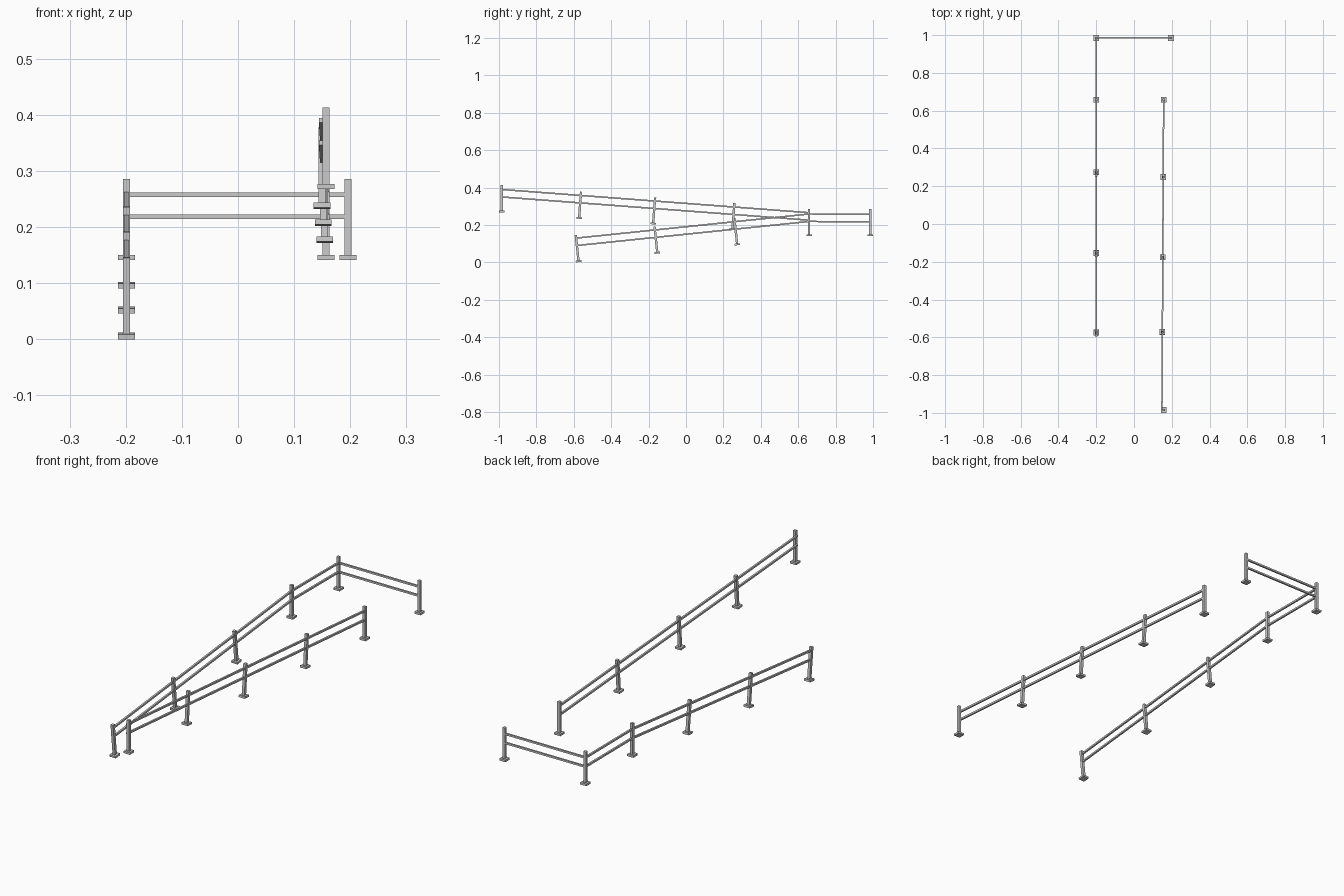
import bpy, bmesh
from mathutils import Matrix, Vector

if "Cube" in bpy.data.objects:
    bpy.data.objects.remove(bpy.data.objects["Cube"])

POST_W, POST_H = 0.0125, 0.145      # square post section, total height
BASE_W, BASE_H = 0.03, 0.009        # square foot plate
RAIL_T, RAIL_GAP = 0.008, 0.04      # rail section, spacing of the two rails


def make_object(name, bm):
    me = bpy.data.meshes.new(name)
    bm.to_mesh(me)
    bm.free()
    ob = bpy.data.objects.new(name, me)
    bpy.context.collection.objects.link(ob)
    return ob


def add_box(bm, size, centre):
    bmesh.ops.create_cube(bm, size=1, matrix=Matrix.Translation(centre) @ Matrix.Diagonal((*size, 1)))


# Post with foot plate, origin under the foot, tilted about x
def post(name, loc, tilt=0.0):
    bm = bmesh.new()
    add_box(bm, (BASE_W, BASE_W, BASE_H), (0, 0, BASE_H / 2))
    add_box(bm, (POST_W, POST_W, POST_H - BASE_H), (0, 0, (POST_H + BASE_H) / 2))
    ob = make_object(name, bm)
    ob.location = loc
    ob.rotation_euler = (tilt, 0, 0)


# Square bar between two points
def rail(name, a, b):
    a, b = Vector(a), Vector(b)
    d = b - a
    bm = bmesh.new()
    add_box(bm, (RAIL_T, d.length, RAIL_T), (0, 0, 0))
    y = d.normalized()
    x = y.cross(Vector((0, 0, 1))).normalized()
    z = x.cross(y)
    rot = Matrix((x, y, z)).transposed().to_4x4()
    make_object(name, bm).matrix_world = Matrix.Translation((a + b) / 2) @ rot


# Left ramp posts, landing posts
LEAN_L, LEAN_R = 0.106, -0.075
post("left_ramp_post_1", (-0.199, -0.574, 0.0016), LEAN_L)
post("left_ramp_post_2", (-0.199, -0.153, 0.0475), LEAN_L)
post("left_ramp_post_3", (-0.199, 0.274, 0.092), LEAN_L)
post("landing_post_1", (-0.199, 0.658, 0.141))
post("landing_post_2", (-0.199, 0.985, 0.141))
post("landing_post_3", (0.196, 0.985, 0.141))

# Right ramp posts
post("right_ramp_post_1", (0.157, -0.985, 0.268))
post("right_ramp_post_2", (0.150, -0.572, 0.2335), LEAN_R)
post("right_ramp_post_3", (0.152, -0.176, 0.2035), LEAN_R)
post("right_ramp_post_4", (0.1545, 0.248, 0.173), LEAN_R)
post("right_ramp_post_5", (0.157, 0.658, 0.141))

# Upper and lower handrails
paths = {
    "left_rail": [(-0.199, -0.588, 0.130), (-0.199, 0.658, 0.259),
                  (-0.199, 0.985, 0.258), (0.196, 0.985, 0.258)],
    "right_rail": [(0.148, -0.985, 0.390), (0.157, 0.658, 0.266)],
}
for name, pts in paths.items():
    for level, drop in (("upper", 0), ("lower", RAIL_GAP)):
        low = [Vector(p) - Vector((0, 0, drop)) for p in pts]
        for i in range(len(low) - 1):
            rail(f"{name}_{level}_{i + 1}", low[i], low[i + 1])
